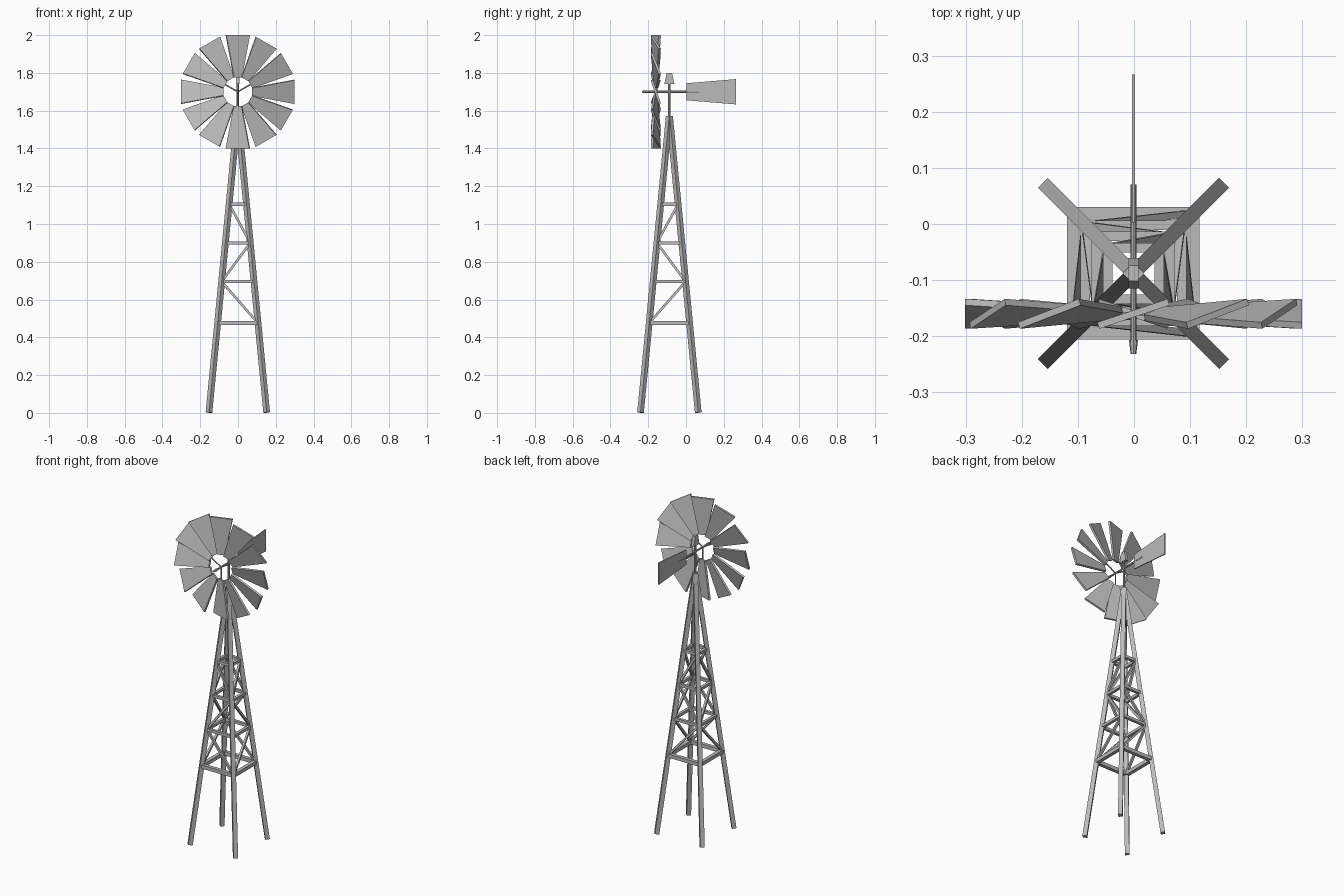
import bpy, bmesh, math
from mathutils import Vector, Matrix

if "Cube" in bpy.data.objects:
    bpy.data.objects.remove(bpy.data.objects["Cube"], do_unlink=True)

CENTRE = Vector((-0.001, -0.088, 0))   # tower axis
HUB = Vector((-0.001, -0.16, 1.70))    # wheel centre
LEG_TOP = 1.57

steel = bpy.data.materials.new("galvanised_grey")
steel.use_nodes = True
GREY = (0.5, 0.5, 0.5, 1)
steel.diffuse_color = GREY
steel.node_tree.nodes["Principled BSDF"].inputs["Base Color"].default_value = GREY


def add_object(name, bm):
    bmesh.ops.recalc_face_normals(bm, faces=bm.faces)
    mesh = bpy.data.meshes.new(name)
    bm.to_mesh(mesh)
    bm.free()
    mesh.materials.append(steel)
    obj = bpy.data.objects.new(name, mesh)
    bpy.context.collection.objects.link(obj)
    return obj


def beam(name, a, b, width, depth, side):
    """Rectangular bar from a to b, its width measured along side."""
    axis = (b - a).normalized()
    side = (side - axis * side.dot(axis)).normalized()
    frame = Matrix((side, axis.cross(side), axis)).transposed().to_4x4()
    frame.translation = (a + b) / 2
    bm = bmesh.new()
    size = Matrix.Diagonal((width, depth, (b - a).length, 1))
    bmesh.ops.create_cube(bm, size=1, matrix=frame @ size)
    return add_object(name, bm)


def rod(name, a, b, r1, r2, sides=8):
    bm = bmesh.new()
    frame = (b - a).to_track_quat('Z', 'Y').to_matrix().to_4x4()
    frame.translation = (a + b) / 2
    bmesh.ops.create_cone(bm, cap_ends=True, segments=sides, radius1=r1,
                          radius2=r2, depth=(b - a).length, matrix=frame)
    return add_object(name, bm)


def plate(name, outline, thickness, frame):
    """Flat polygon in the local XZ plane, thickened evenly along local Y."""
    bm = bmesh.new()
    face = bm.faces.new([bm.verts.new((x, -thickness / 2, z)) for x, z in outline])
    new = bmesh.ops.extrude_face_region(bm, geom=[face])["geom"]
    moved = [v for v in new if isinstance(v, bmesh.types.BMVert)]
    bmesh.ops.translate(bm, verts=moved, vec=(0, thickness, 0))
    bm.transform(frame)
    return add_object(name, bm)


def on_leg(sx, sy, z):
    """Point on the centre line of a leg."""
    spread = 0.152 * (1 - z / LEG_TOP) + 0.001
    return CENTRE + Vector((sx * spread, sy * spread, z))


# Legs, square bars with an edge facing front and side
for sx in (-1, 1):
    for sy in (-1, 1):
        beam("tower_leg", on_leg(sx, sy, 0.002), on_leg(sx, sy, LEG_TOP),
             0.025, 0.025, Vector((sx, -sy, 0)))

# Horizontal braces and zigzag diagonals on all four sides
LEVELS = (0.475, 0.695, 0.9, 1.105)
UP = Vector((0, 0, 1))
for i, z in enumerate(LEVELS):
    thick = 0.022 if i == 0 else 0.017
    for s in (-1, 1):
        beam("cross_brace", on_leg(-1, s, z), on_leg(1, s, z), thick, thick, UP)
        beam("cross_brace", on_leg(s, -1, z), on_leg(s, 1, z), thick, thick, UP)
        if i + 1 < len(LEVELS):
            d = 1 if i % 2 == 0 else -1
            top = LEVELS[i + 1]
            beam("diagonal_brace", on_leg(d, s, z), on_leg(-d, s, top),
                 0.013, 0.013, Vector((0, 1, 0)))
            beam("diagonal_brace", on_leg(s, -d, z), on_leg(s, d, top),
                 0.013, 0.013, Vector((1, 0, 0)))

# Platform, a square frame around the legs
bm = bmesh.new()
bmesh.ops.create_grid(bm, x_segments=1, y_segments=1, size=0.096)
bmesh.ops.inset_region(bm, faces=bm.faces[:], thickness=0.049)
inner = min(bm.faces, key=lambda f: f.calc_center_median().length)
bmesh.ops.delete(bm, geom=[inner], context='FACES')
new = bmesh.ops.extrude_face_region(bm, geom=bm.faces[:])["geom"]
bmesh.ops.translate(bm, vec=(0, 0, 0.017),
                    verts=[v for v in new if isinstance(v, bmesh.types.BMVert)])
bm.transform(Matrix.Translation(CENTRE + UP * 1.262))
add_object("platform", bm)

# Mast and its cap
rod("mast", CENTRE + UP * 1.52, CENTRE + UP * 1.75, 0.006, 0.006)
sideways = Matrix.Rotation(math.pi / 2, 4, 'Z')
plate("mast_cap", [(-0.027, 0.04), (0.027, 0.04), (0.014, 0.1), (-0.014, 0.1)],
      0.018, Matrix.Translation((CENTRE.x, CENTRE.y, HUB.z)) @ sideways)

# Shaft with a nose, and the tail vane
FORWARD = Vector((0, -1, 0))
rod("shaft", HUB + FORWARD * 0.06, HUB - FORWARD * 0.23, 0.0055, 0.0055)
rod("shaft_nose", HUB + FORWARD * 0.047, HUB + FORWARD * 0.072, 0.008, 0.005)
plate("tail_vane", [(0, -0.045), (0.264, -0.067), (0.264, 0.067), (0, 0.045)],
      0.006, Matrix.Translation((HUB.x, 0.002, HUB.z)) @ sideways)

# Wheel: twelve pitched blades and three spokes
blade = [(-0.022, 0.076), (0.022, 0.076), (0.066, 0.30), (-0.066, 0.30)]
pitch = Matrix.Rotation(math.radians(18.5), 4, 'Z')
for i in range(12):
    turn = Matrix.Rotation(i * math.tau / 12, 4, 'Y')
    plate("wheel_blade", blade, 0.012, Matrix.Translation(HUB) @ turn @ pitch)
for i in range(3):
    turn = Matrix.Rotation(math.pi + i * math.tau / 3, 3, 'Y')
    rod("wheel_spoke", HUB, HUB + turn @ Vector((0, 0, 0.085)), 0.004, 0.004, 6)
